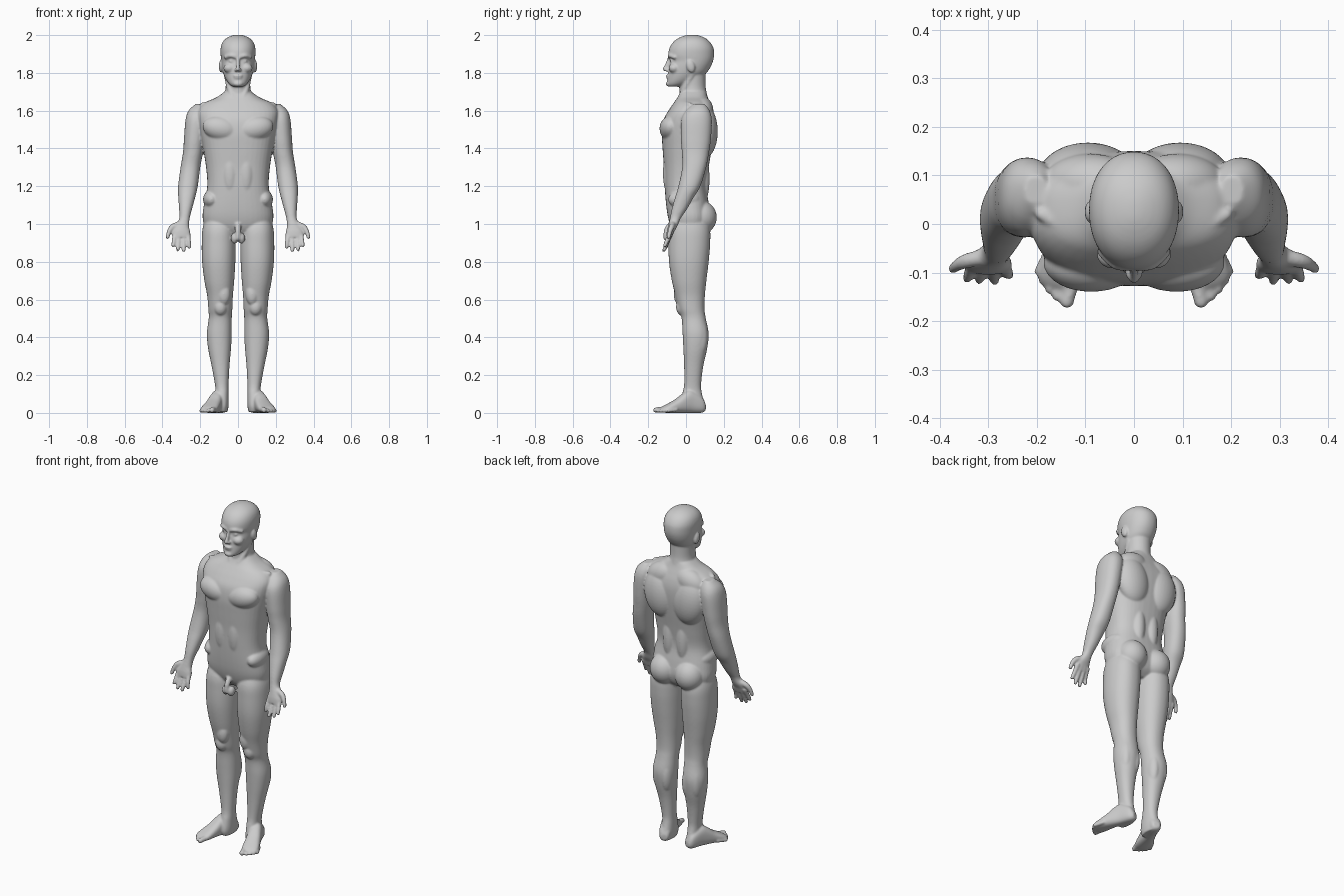
import bpy, bmesh, math
from mathutils import Matrix, Vector

bm = bmesh.new()


def spline(rows, sub=5):
    """Catmull-Rom through rows of numbers."""
    out = []
    for i in range(len(rows) - 1):
        a, b = rows[max(i - 1, 0)], rows[i]
        c, d = rows[i + 1], rows[min(i + 2, len(rows) - 1)]
        for k in range(sub):
            t = k / sub
            out.append([0.5 * (2 * q + (r - p) * t + (2 * p - 5 * q + 4 * r - s) * t * t
                               + (3 * q - p - 3 * r + s) * t ** 3) for p, q, r, s in zip(a, b, c, d)])
    return out + [list(rows[-1])]


def loft(rows, power=2.2, frame=Matrix(), n=40):
    """Rows are (height, x0, x1, y0, y1): rounded rings stacked along local z."""
    rings = []
    for h, x0, x1, y0, y1 in spline(rows):
        ring = []
        for k in range(n):
            a = 2 * math.pi * k / n
            c, s = math.cos(a), math.sin(a)
            x = (x0 + x1) / 2 + (x1 - x0) / 2 * math.copysign(abs(c) ** (2 / power), c)
            y = (y0 + y1) / 2 + (y1 - y0) / 2 * math.copysign(abs(s) ** (2 / power), s)
            ring.append(bm.verts.new(frame @ Vector((x, y, h))))
        rings.append(ring)
    for p, q in zip(rings, rings[1:]):
        for k in range(n):
            bm.faces.new((p[k], p[(k + 1) % n], q[(k + 1) % n], q[k]))
    bm.faces.new(rings[0][::-1])
    bm.faces.new(rings[-1])


def centred(rows, power):
    loft([(h, -w, w, y0, y1) for h, w, y0, y1 in rows], power)


def ball(pos, size, tilt=0, axis='Y'):
    m = Matrix.Translation(pos) @ Matrix.Rotation(math.radians(tilt), 4, axis) @ Matrix.Diagonal((*size, 1))
    bmesh.ops.create_uvsphere(bm, u_segments=32, v_segments=20, radius=1, matrix=m)


def chain(points):
    """Tapered rounded strand through (x, y, z, radius) points."""
    for x, y, z, r in spline(points, 7):
        bmesh.ops.create_icosphere(bm, subdivisions=2, radius=r, matrix=Matrix.Translation((x, y, z)))


# leg
loft([(1.06, .04, .165, -.05, .09), (.98, .016, .187, -.086, .125), (.9, .012, .192, -.092, .128),
      (.8, .014, .19, -.09, .12), (.7, .02, .178, -.075, .108), (.62, .027, .163, -.056, .1),
      (.55, .03, .157, -.04, .098), (.5, .033, .155, -.023, .105), (.42, .033, .165, -.018, .12),
      (.34, .037, .158, -.014, .112), (.25, .045, .14, -.01, .092), (.15, .05, .122, -.01, .08),
      (.1, .05, .118, -.02, .085), (.04, .05, .115, -.03, .1), (.005, .055, .11, -.02, .095)])
ball((.093, -.02, .56), (.036, .033, .045))
ball((.075, -.035, .63), (.035, .03, .06))
ball((.125, .07, .4), (.034, .045, .1))
ball((.07, .07, .39), (.034, .047, .1))

# foot, turned outwards
t = math.radians(20)
foot = Matrix(((math.cos(t), 0, math.sin(t), .08), (math.sin(t), 0, -math.cos(t), .09),
               (0, 1, 0, 0), (0, 0, 0, 1)))
loft([(-.012, -.018, .018, .012, .045), (.01, -.032, .032, 0, .085), (.07, -.036, .036, 0, .12),
      (.11, -.036, .04, 0, .105), (.15, -.04, .044, 0, .075), (.19, -.044, .048, 0, .052),
      (.22, -.044, .046, .001, .036), (.235, -.04, .036, .004, .026)], 2.5, foot)
for side, tip, r in ((-.031, .255, .015), (-.007, .252, .011), (.012, .243, .011),
                     (.03, .231, .0105), (.045, .216, .0105)):
    p, q = foot @ Vector((side * .9, r + .006, tip - .05)), foot @ Vector((side, r, tip))
    chain([(*p, r), (*q, r)])

# arm and palm
loft([(1.635, .18, .225, .04, .1), (1.6, .16, .262, 0, .125), (1.55, .16, .278, -.025, .137),
      (1.45, .175, .286, -.027, .132), (1.38, .185, .291, -.022, .122), (1.3, .2, .304, -.02, .107),
      (1.2, .213, .317, -.04, .076), (1.14, .227, .316, -.058, .04), (1.08, .243, .312, -.075, .006),
      (1.03, .256, .311, -.085, -.028), (.99, .259, .33, -.095, -.045), (.96, .254, .345, -.102, -.062),
      (.93, .253, .346, -.105, -.075)])
# fingers and thumb
for x, tx, ty, tz in ((.265, .257, -.105, .878), (.288, .287, -.117, .86),
                      (.312, .319, -.115, .864), (.334, .344, -.112, .886)):
    chain([(x, -.078, .955, .014), ((x + tx) / 2, -.1, (tz + .94) / 2, .0125), (tx, ty, tz, .0105)])
chain([(.307, -.068, 1.0, .018), (.345, -.076, .985, .016), (.364, -.085, .96, .013), (.373, -.092, .93, .011)])

# muscles of the trunk
ball((.088, -.08, 1.505), (.1, .06, .066), -12)
ball((.095, .1, 1.49), (.1, .068, .14), 8)
ball((.09, .085, 1.6), (.1, .06, .07), 20)
ball((.082, .08, 1.035), (.083, .083, .088))
ball((.045, .085, 1.24), (.04, .04, .14))
ball((.042, -.08, 1.27), (.046, .042, .13))
ball((.14, -.01, 1.13), (.045, .085, .05))
# collar bone, neck muscle
chain([(.02, -.045, 1.645, .014), (.1, -.03, 1.645, .014), (.19, .02, 1.63, .014)])
chain([(.02, -.04, 1.65, .014), (.045, -.005, 1.72, .016), (.06, .03, 1.79, .016)])
# ear, cheek, brow, eye, nostril
ball((.09, .025, 1.835), (.012, .022, .034), 15, 'X')
ball((.045, -.062, 1.825), (.032, .03, .026))
chain([(.012, -.088, 1.886, .011), (.04, -.083, 1.891, .011), (.066, -.06, 1.882, .01)])
ball((.034, -.072, 1.862), (.015, .013, .01))
ball((.01, -.101, 1.815), (.01, .011, .009))
ball((.018, -.088, .925), (.02, .024, .03))

# mirror the paired parts
geom = bmesh.ops.duplicate(bm, geom=bm.verts[:] + bm.edges[:] + bm.faces[:])['geom']
for e in geom:
    if isinstance(e, bmesh.types.BMVert):
        e.co.x *= -1

# torso
centred([(.94, .09, -.05, .07), (.975, .165, -.075, .11), (1.03, .187, -.094, .128), (1.1, .181, -.105, .122),
         (1.2, .163, -.113, .108), (1.3, .169, -.117, .12), (1.4, .185, -.124, .137), (1.48, .2, -.128, .148),
         (1.55, .212, -.119, .15), (1.6, .212, -.093, .142), (1.64, .18, -.066, .128),
         (1.67, .115, -.045, .116), (1.7, .072, -.03, .106)], 2.5)
# neck
centred([(1.6, .08, -.05, .12), (1.68, .072, -.036, .112), (1.73, .065, -.034, .104), (1.8, .066, -.03, .104)], 2)
# head
centred([(1.727, .028, -.092, -.03), (1.74, .046, -.1, .01), (1.765, .064, -.098, .06), (1.8, .079, -.094, .108),
         (1.835, .086, -.091, .132), (1.865, .089, -.085, .144), (1.895, .092, -.094, .149),
         (1.93, .092, -.088, .146), (1.96, .083, -.07, .13), (1.982, .064, -.044, .106),
         (1.996, .036, -.012, .075), (2.002, .01, .015, .045)], 2.15)
# nose, lips, chin
chain([(0, -.091, 1.873, .009), (0, -.101, 1.845, .01), (0, -.113, 1.82, .0115)])
ball((0, -.095, 1.785), (.026, .012, .006))
ball((0, -.093, 1.773), (.022, .012, .006))
ball((0, -.09, 1.742), (.026, .017, .015))
# groin
chain([(0, -.083, .995, .016), (0, -.102, .965, .016), (0, -.107, .925, .014)])

for v in bm.verts:
    v.co.z = max(v.co.z, 0)
bmesh.ops.recalc_face_normals(bm, faces=bm.faces[:])
mesh = bpy.data.meshes.new("body")
bm.to_mesh(mesh)
bm.free()
body = bpy.data.objects.new("body", mesh)
bpy.context.collection.objects.link(body)

# fuse all parts into one smooth skin
fuse = body.modifiers.new("fuse", 'REMESH')
fuse.mode = 'VOXEL'
fuse.voxel_size = 0.005
fuse.use_smooth_shade = True
soften = body.modifiers.new("soften", 'SMOOTH')
soften.factor = 0.5
soften.iterations = 9
